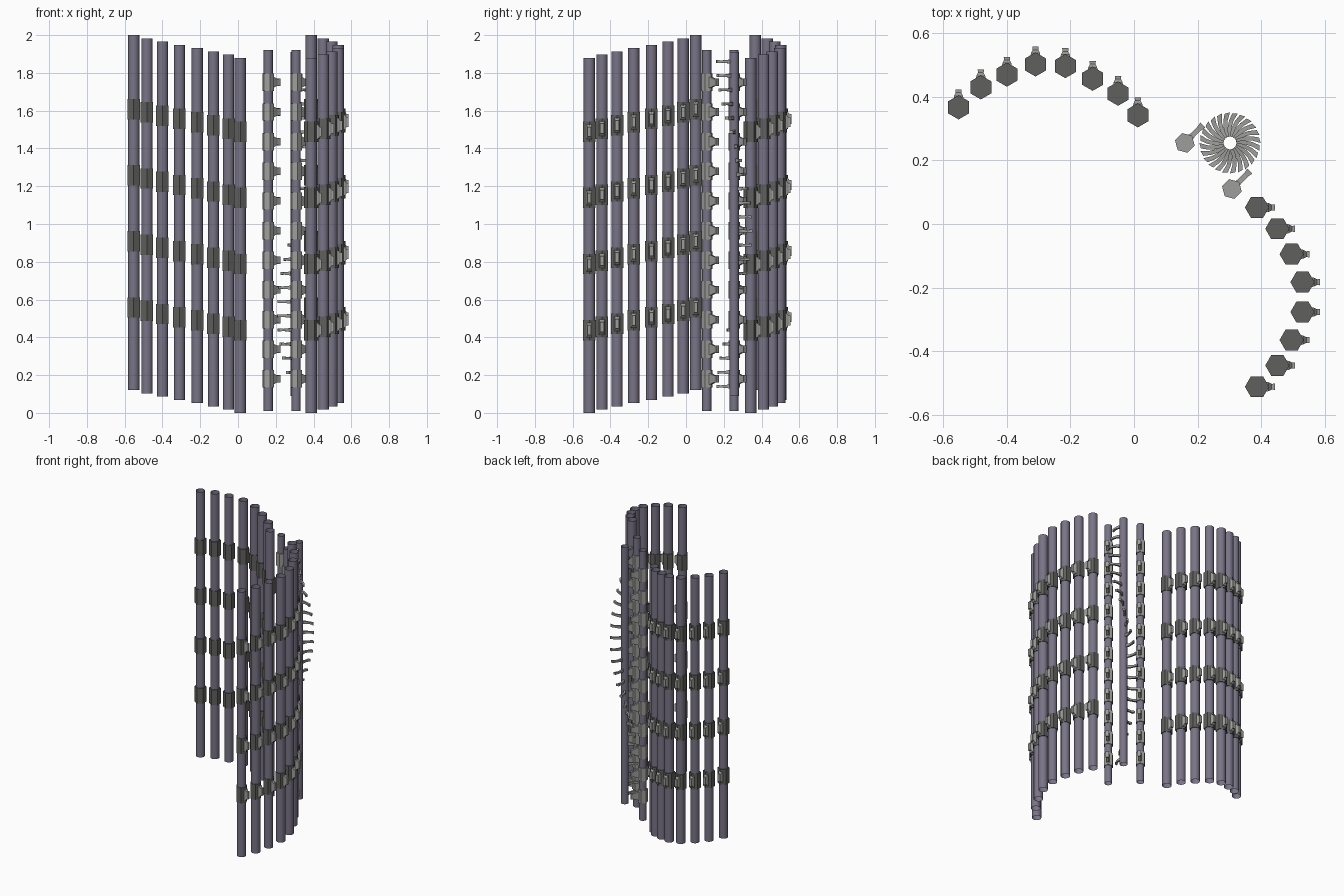
import bpy, bmesh, math
from mathutils import Vector, Matrix

if "Cube" in bpy.data.objects:
    bpy.data.objects.remove(bpy.data.objects["Cube"])


def material(name, rgb):
    m = bpy.data.materials.new(name)
    m.diffuse_color = (*rgb, 1)
    m.use_nodes = True
    m.node_tree.nodes["Principled BSDF"].inputs["Base Color"].default_value = m.diffuse_color
    return m


PURPLE = material("dusty_purple", (0.19, 0.175, 0.24))
DARK = material("dark_grey", (0.115, 0.115, 0.11))
LIGHT = material("light_grey", (0.34, 0.34, 0.33))


def finish(name, bm, mat, smooth=False):
    bmesh.ops.recalc_face_normals(bm, faces=bm.faces) if not smooth else None
    me = bpy.data.meshes.new(name)
    bm.to_mesh(me)
    bm.free()
    me.materials.append(mat)
    for p in me.polygons:
        p.use_smooth = smooth
    ob = bpy.data.objects.new(name, me)
    bpy.context.collection.objects.link(ob)
    return ob


def pole(name, x, y, z0, z1, r):
    # open-ended round tube
    bm = bmesh.new()
    bmesh.ops.create_cone(bm, cap_ends=False, segments=16, radius1=r, radius2=r,
                          depth=z1 - z0,
                          matrix=Matrix.Translation((x, y, (z0 + z1) / 2)))
    return finish(name, bm, PURPLE, True)


def loft(bm, rings):
    # skin a list of equal-length rings and close both ends
    vs = [[bm.verts.new(p) for p in ring] for ring in rings]
    n = len(vs[0])
    for a, b in zip(vs, vs[1:]):
        for i in range(n):
            bm.faces.new((a[i], a[(i + 1) % n], b[(i + 1) % n], b[i]))
    bm.faces.new(vs[0][::-1])
    bm.faces.new(vs[-1])


def arm(bm, origin, angle, sections):
    # rectangular sections: (distance, sideways offset, half width, half height)
    m = Matrix.Translation(origin) @ Matrix.Rotation(angle, 4, 'Z')
    loft(bm, [[m @ Vector((d, s + u * w, v * h))
               for u, v in ((-1, -1), (1, -1), (1, 1), (-1, 1))]
              for d, s, w, h in sections])


def hex_sleeve(bm, origin, angle, r, height):
    # six-sided sleeve with a flat side facing the given angle
    m = Matrix.Translation(origin) @ Matrix.Rotation(angle + math.pi / 6, 4, 'Z')
    bmesh.ops.create_cone(bm, cap_ends=True, segments=6, radius1=r, radius2=r,
                          depth=height, matrix=m @ Matrix.Rotation(math.pi / 2, 4, 'Z')
                          @ Matrix.Rotation(math.pi / 6, 4, 'Z') @ Matrix.Rotation(math.pi / 3, 4, 'Z'))


# Two curved fences of stepped poles with clamps and outward nubs
back = [(-0.552, 0.367), (-0.482, 0.43), (-0.40, 0.47), (-0.31, 0.502),
        (-0.216, 0.497), (-0.13, 0.457), (-0.05, 0.41), (0.012, 0.342)]
right = [(0.387, 0.052), (0.451, -0.015), (0.496, -0.095), (0.53, -0.183),
         (0.53, -0.277), (0.496, -0.365), (0.451, -0.445), (0.387, -0.512)]
for label, row, ang in (("back", back, math.pi / 2), ("right", right, 0)):
    clamps, nubs = bmesh.new(), bmesh.new()
    for i, (x, y) in enumerate(row):
        z0 = 0.12 * (1 - i / 7)
        pole(f"{label}_pole_{i + 1}", x, y, z0, z0 + 1.88, 0.03)
        for k in range(4):
            o = Vector((x, y, z0 + 0.438 + 0.35 * k))
            hex_sleeve(clamps, o, ang, 0.038, 0.108)
            arm(nubs, o, ang, [(0.025, 0, 0.016, 0.04), (0.036, 0, 0.014, 0.038),
                               (0.046, 0, 0.009, 0.026), (0.056, 0, 0.010, 0.026)])
    finish(f"{label}_clamps", clamps, DARK)
    finish(f"{label}_nubs", nubs, LIGHT)

# Two thin gate poles with light sleeves and diagonal arms
for label, x, y in (("gate_left", 0.16, 0.255), ("gate_right", 0.308, 0.11)):
    pole(label + "_pole", x, y, 0.01, 1.92, 0.024)
    bm = bmesh.new()
    for k in range(11):
        o = Vector((x, y, 0.18 + 0.157 * k))
        hex_sleeve(bm, o, math.pi / 4, 0.032, 0.092)
        arm(bm, o, math.pi / 4, [(0.02, 0, 0.011, 0.03), (0.035, 0, 0.008, 0.028),
                                 (0.062, 0, 0.008, 0.018), (0.08, 0, 0.011, 0.02)])
    finish(label + "_sleeves", bm, LIGHT)

# Central pole with a spiral of curved spikes making one turn
CX, CY = 0.302, 0.255
pole("spiral_pole", CX, CY, 0.09, 1.91, 0.025)
bm = bmesh.new()
for i in range(24):
    o = Vector((CX, CY, 0.14 + i * 1.72 / 23))
    arm(bm, o, math.radians(270 - 15 * i),
        [(0.02, 0, 0.006, 0.011), (0.045, 0.002, 0.006, 0.008),
         (0.07, -0.004, 0.007, 0.006), (0.093, -0.016, 0.009, 0.008)])
finish("spiral_spikes", bm, LIGHT)
